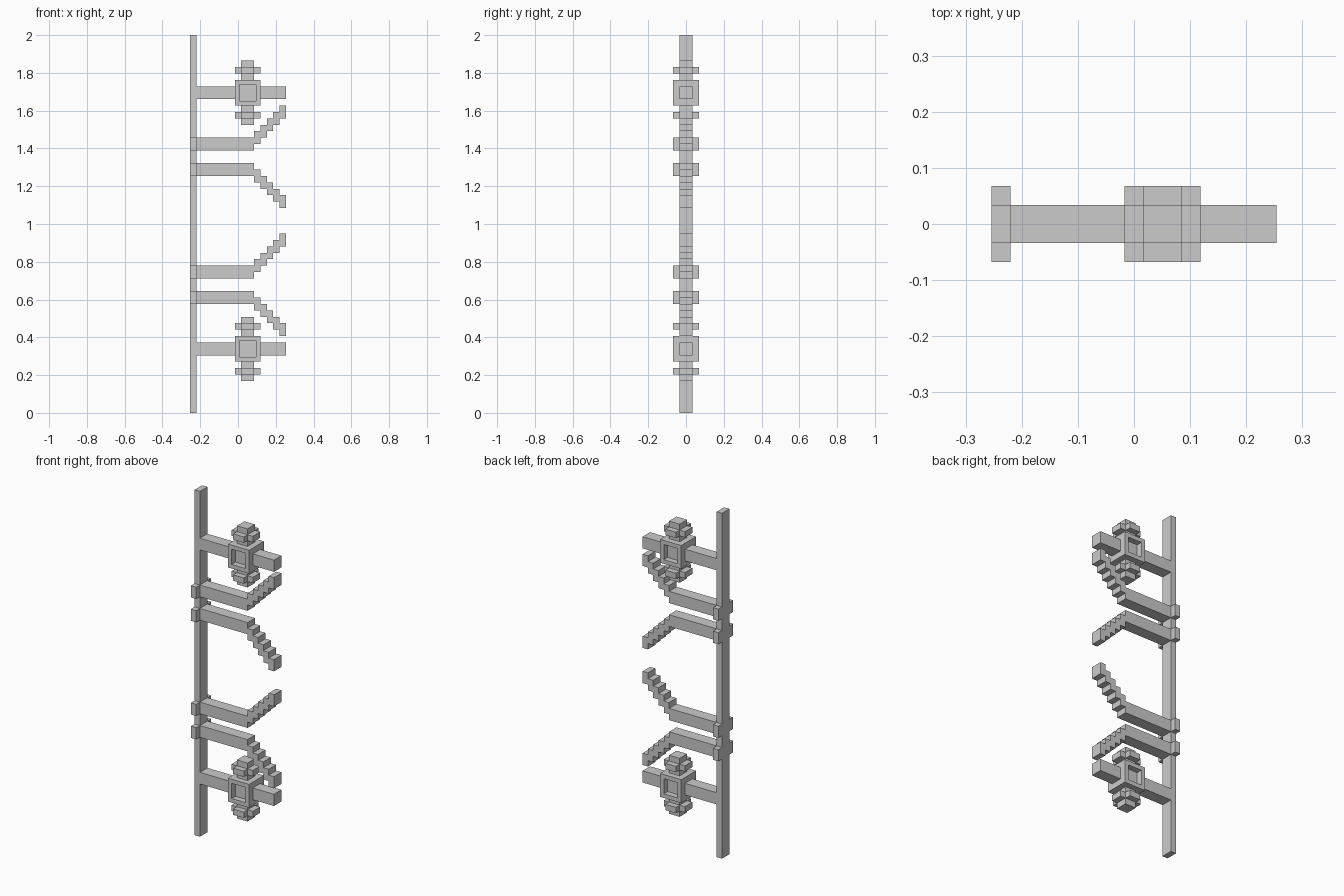
import bpy, bmesh
from mathutils import Vector

if "Cube" in bpy.data.objects:
    bpy.data.objects.remove(bpy.data.objects["Cube"])

U = 2 / 59          # grid step of the blocky style
X0 = -7.5           # left edge in grid steps


def finish(name, bm):
    bmesh.ops.recalc_face_normals(bm, faces=bm.faces)
    me = bpy.data.meshes.new(name)
    bm.to_mesh(me)
    bm.free()
    ob = bpy.data.objects.new(name, me)
    bpy.context.collection.objects.link(ob)
    return ob


def add_prism(bm, pts, direction):
    """Extrude a closed outline (grid steps, x from left edge) along direction."""
    face = bm.faces.new([bm.verts.new(((x + X0) * U, y * U, z * U)) for x, y, z in pts])
    ext = bmesh.ops.extrude_face_region(bm, geom=[face], use_keep_orig=True)
    verts = [g for g in ext["geom"] if isinstance(g, bmesh.types.BMVert)]
    bmesh.ops.translate(bm, vec=Vector(direction) * U, verts=verts)


def add_box(bm, x0, x1, y0, y1, z0, z1):
    add_prism(bm, [(x0, y0, z0), (x1, y0, z0), (x1, y1, z0), (x0, y1, z0)], (0, 0, z1 - z0))


def box(name, *dims):
    bm = bmesh.new()
    add_box(bm, *dims)
    return finish(name, bm)


def hub(name, z):
    """Cube with a square recess in its front and back."""
    bm = bmesh.new()
    add_box(bm, 7, 11, -2, 2, z - 2, z + 2)
    bmesh.ops.recalc_face_normals(bm, faces=bm.faces)
    for f in [f for f in bm.faces if abs(f.normal.y) > 0.9]:
        bmesh.ops.inset_individual(bm, faces=[f], thickness=U)
        ext = bmesh.ops.extrude_discrete_faces(bm, faces=[f])["faces"][0]
        bmesh.ops.translate(bm, vec=-ext.normal * U, verts=ext.verts)
    return finish(name, bm)


def spindle(name, z, s):
    """Short column with a cross-shaped collar, above (s=1) or below (s=-1) the hub."""
    bm = bmesh.new()
    for a in (2, 4):
        lo, hi = sorted((z + s * a, z + s * (a + 1)))
        add_box(bm, 8, 10, -1, 1, lo, hi)
    quarter = [(2, -1), (2, 1), (1, 1)]
    cross = []
    for _ in range(4):
        cross += quarter
        quarter = [(-y, x) for x, y in quarter]
    add_prism(bm, [(9 + x, y, z + s * 3) for x, y in cross], (0, 0, s))
    return finish(name, bm)


def bracket(name, z, s):
    """Straight arm ending in five stair steps, rising (s=1) or falling (s=-1)."""
    outer, inner = [(1, 1)], [(1, -1)]
    for i in range(5):
        x = 10 + i
        outer += [(x, 1 + i), (x, 2 + i)]
        inner += [(x, -1 + i), (x, i)]
    outer.append((15, 6))
    inner.append((15, 4))
    outline = [(x, -1, z + s * h) for x, h in outer + inner[::-1]]
    bm = bmesh.new()
    add_prism(bm, outline, (0, 2, 0))
    # clamp tabs on both sides of the pole
    for y0, y1 in ((-2, -1), (1, 2)):
        add_box(bm, 0, 1, y0, y1, z - 1, z + 1)
    return finish(name, bm)


box("pole", 0, 1, -1, 1, 0, 59)

# Hub assemblies near both ends of the pole
for tag, z in (("lower", 10), ("upper", 50)):
    box(tag + "_inner_arm", 1, 7, -1, 1, z - 1, z + 1)
    box(tag + "_outer_arm", 11, 15, -1, 1, z - 1, z + 1)
    hub(tag + "_hub", z)
    spindle(tag + "_top_spindle", z, 1)
    spindle(tag + "_bottom_spindle", z, -1)

# Paired stepped brackets
for tag, z in (("lower", 20), ("upper", 40)):
    bracket(tag + "_rising_bracket", z + 2, 1)
    bracket(tag + "_falling_bracket", z - 2, -1)
